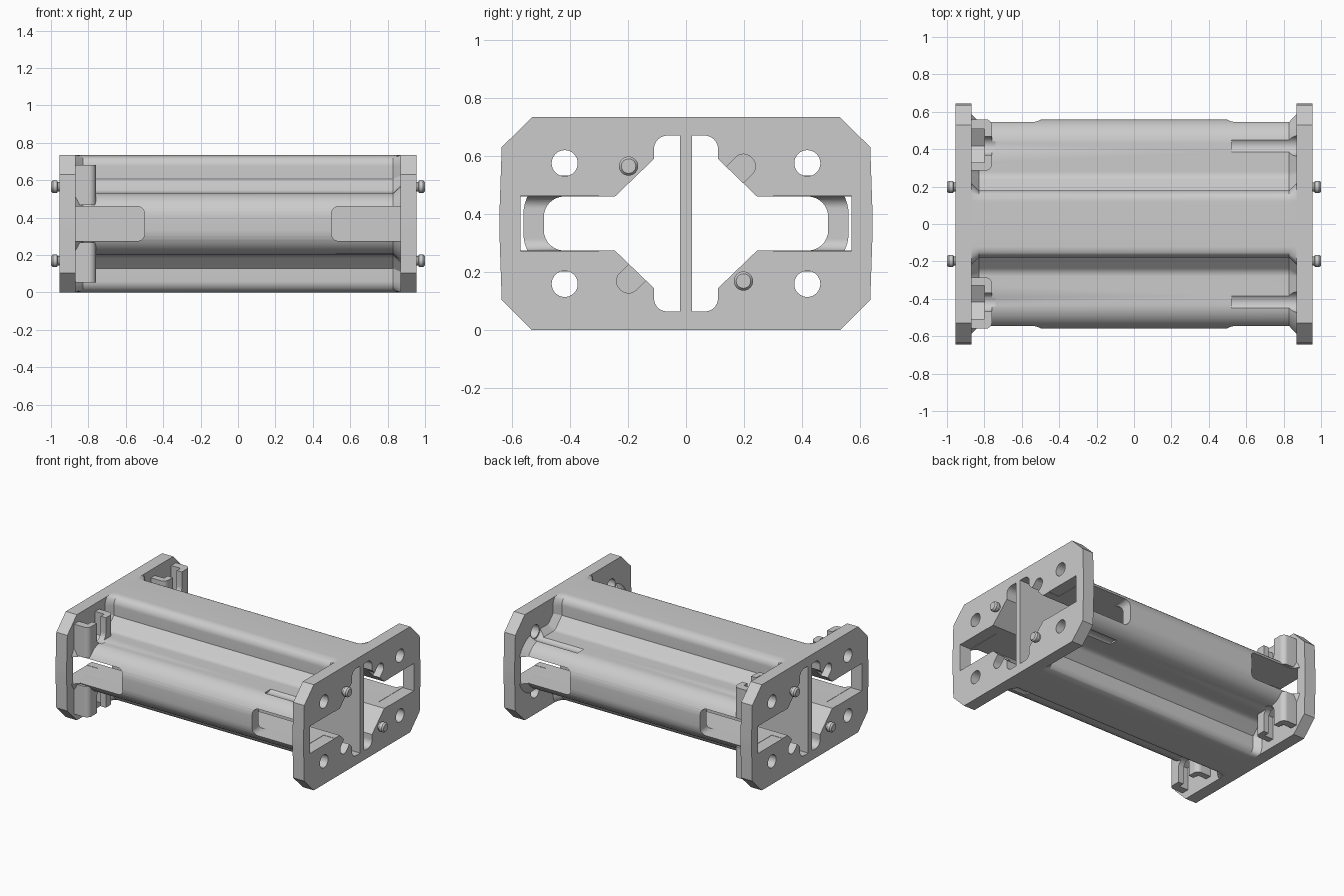
import bpy, bmesh, math
from mathutils import Vector

if "Cube" in bpy.data.objects:
    bpy.data.objects.remove(bpy.data.objects["Cube"])

MID = 0.3675                       # half height of the part
END, FACE = 0.87, 0.955            # inner and outer face of the end plates
QUADS = [(sy, sz) for sy in (1, -1) for sz in (1, -1)]


def rounded(corners, steps=10):
    """Turn (u, v, radius) corners into an outline with arcs."""
    out = []
    for i, (u, v, r) in enumerate(corners):
        c = Vector((u, v))
        if r == 0:
            out.append(c)
            continue
        d1 = (Vector(corners[i - 1][:2]) - c).normalized()
        d2 = (Vector(corners[(i + 1) % len(corners)][:2]) - c).normalized()
        half = d1.angle(d2) / 2
        centre = c + (d1 + d2).normalized() * r / math.sin(half)
        a, b = (c + d * r / math.tan(half) - centre for d in (d1, d2))
        out += [centre + a.lerp(b, k / steps).normalized() * r for k in range(steps + 1)]
    return out


def below(q):
    return q + [(u, -v, r) for u, v, r in reversed(q)]


def four(q):
    """Mirror a quadrant of corners into a closed clockwise outline."""
    h = below(q)
    return h + [(-u, v, r) for u, v, r in reversed(h)]


def offset(pts, d):
    out = []
    for i, p in enumerate(pts):
        e1 = (p - pts[i - 1]).normalized()
        e2 = (pts[(i + 1) % len(pts)] - p).normalized()
        n1, n2 = Vector((-e1.y, e1.x)), Vector((-e2.y, e2.x))
        q = p + (n1 + n2) * d / (1 + n1.dot(n2))
        q.y = max(-MID, min(MID, q.y))
        out.append(q)
    return out


def circle(y, z, r, n=32):
    return [Vector((y + r * math.cos(t * math.tau / n), z + r * math.sin(t * math.tau / n)))
            for t in range(n)]


def flip(pts, sy, sz):
    return [Vector((p[0] * sy, p[1] * sz)) for p in pts]


def loft(name, sections, axis="x"):
    """Skin equal outlines placed along an axis and cap both ends."""
    place = {"x": lambda a, p: (a, p[0], p[1] + MID),
             "y": lambda a, p: (p[0], a, p[1] + MID),
             "z": lambda a, p: (p[0], p[1], a + MID)}[axis]
    bm = bmesh.new()
    rings = [[bm.verts.new(place(a, p)) for p in pts] for a, pts in sections]
    n = len(rings[0])
    for lo, hi in zip(rings, rings[1:]):
        for i in range(n):
            bm.faces.new((lo[i], lo[(i + 1) % n], hi[(i + 1) % n], hi[i]))
    bm.faces.new(rings[0])
    bm.faces.new(rings[-1])
    bmesh.ops.recalc_face_normals(bm, faces=bm.faces)
    mesh = bpy.data.meshes.new(name)
    bm.to_mesh(mesh)
    bm.free()
    ob = bpy.data.objects.new(name, mesh)
    bpy.context.collection.objects.link(ob)
    return ob


def prism(name, pts, a, b, axis="x"):
    return loft(name, [(a, pts), (b, pts)], axis)


def cut(targets, cutter):
    cutter.hide_render = True
    for ob in targets:
        mod = ob.modifiers.new("cut", "BOOLEAN")
        mod.operation, mod.solver, mod.object = "DIFFERENCE", "EXACT", cutter
        bpy.context.view_layer.objects.active = ob
        bpy.ops.object.modifier_apply(modifier=mod.name)
    bpy.data.objects.remove(cutter)


# Hollow beam with flared ends
outer = rounded(four([(0.18, MID, 0.06), (0.18, 0.24, 0), (0.255, 0.165, 0.06), (0.56, 0.165, 0.13)]))
flare = offset(outer, 0.04)
beam = loft("beam", [(-END, flare), (-0.83, outer), (0.83, outer), (END, flare)])

# End plates
plate_outline = rounded(four([(0.53, MID, 0), (0.635, 0.263, 0), (0.643, 0.03, 0)]))
plates = [prism("end_plate_" + side, plate_outline, s * END, s * FACE)
          for s, side in ((1, "left"), (-1, "right"))]

# Nut holders on the right end
holder_outline = rounded([(-END, 0.285, 0), (-0.76, 0.285, 0.035),
                          (-0.76, 0.56, 0.035), (-END, 0.56, 0)])
holders = {}
for sy, sz in QUADS:
    name = "nut_holder_" + ("back_" if sy > 0 else "front_") + ("upper" if sz > 0 else "lower")
    holders[sy, sz] = prism(name, flip(holder_outline, 1, sy), sz * 0.1, sz * 0.313, "z")

# Two cavities either side of the central web, and the wider plate slots
cavity = rounded(below([(0.02, 0.303, 0), (0.11, 0.303, 0.045), (0.11, 0.223, 0),
                        (0.245, 0.093, 0), (0.49, 0.093, 0.07)]))
for s in (1, -1):
    cut([beam] + plates, prism("cavity_cutter", flip(cavity, s, 1), -1.1, 1.1))
    slot = rounded(below([(0.3, 0.095, 0), (0.57, 0.095, 0)]))
    cut(plates, prism("slot_cutter", flip(slot, s, 1), -1.1, 1.1))

# Side windows at both ends of the beam
window = rounded(below([(0.5, 0.093, 0.04), (0.9, 0.093, 0)])[::-1])
for sy in (1, -1):
    for sx in (1, -1):
        cut([beam], prism("window_cutter", flip(window, sx, 1), sy * 0.42, sy * 0.75, "y"))

# Screw holes, screw channels and nut pockets
BOLT_Y, BOLT_Z, TOP = 0.418, 0.208, 0.45


def trough(w):
    return rounded([(BOLT_Y - w, TOP, 0), (BOLT_Y + w, TOP, 0),
                    (BOLT_Y + w, BOLT_Z - w, w * 0.99), (BOLT_Y - w, BOLT_Z - w, w * 0.99)])


nut = [(BOLT_Y - 0.09, TOP), (BOLT_Y + 0.09, TOP), (BOLT_Y + 0.09, BOLT_Z - 0.052),
       (BOLT_Y, BOLT_Z - 0.104), (BOLT_Y - 0.09, BOLT_Z - 0.052)]
for q in QUADS:
    cut(plates, prism("screw_cutter", flip(circle(BOLT_Y, BOLT_Z, 0.045), *q), -1.1, 1.1))
    cut([beam], prism("channel_cutter", flip(trough(0.055), *q), 0.52, 0.9))
    trap = [beam, holders[q]]
    cut(trap, prism("nut_cutter", flip(nut, *q), -0.9, -0.8))
    cut(trap, prism("shank_cutter", flip(trough(0.05), *q), -0.82, -0.74))

# Locating pins, with matching sockets opening into the cavity
PIN = 0.198
socket = rounded([(PIN, PIN + 0.057, 0.038), (PIN + 0.057, PIN, 0.038),
                  (PIN - 0.06, PIN - 0.117, 0), (PIN - 0.117, PIN - 0.06, 0)])
pin_profile = [(0.94, 0.025), (0.963, 0.025), (0.968, 0.033), (0.99, 0.033), (1.0, 0.025)]
for plate, sx in zip(plates, (1, -1)):
    for sz in (1, -1):
        sy = -sx * sz
        level = "upper" if sz > 0 else "lower"
        loft("pin_" + level, [(sx * x, circle(sy * PIN, sz * PIN, r)) for x, r in pin_profile])
        cut([plate], prism("socket_cutter", flip(socket, -sy, sz), sx * 0.9, sx * 1.05))

# Smooth the rounded surfaces, keep edges sharp
bpy.ops.object.select_all(action="DESELECT")
for ob in bpy.context.collection.objects:
    if ob.type == "MESH":
        ob.select_set(True)
        bpy.context.view_layer.objects.active = ob
bpy.ops.object.shade_smooth_by_angle(angle=math.radians(30))
